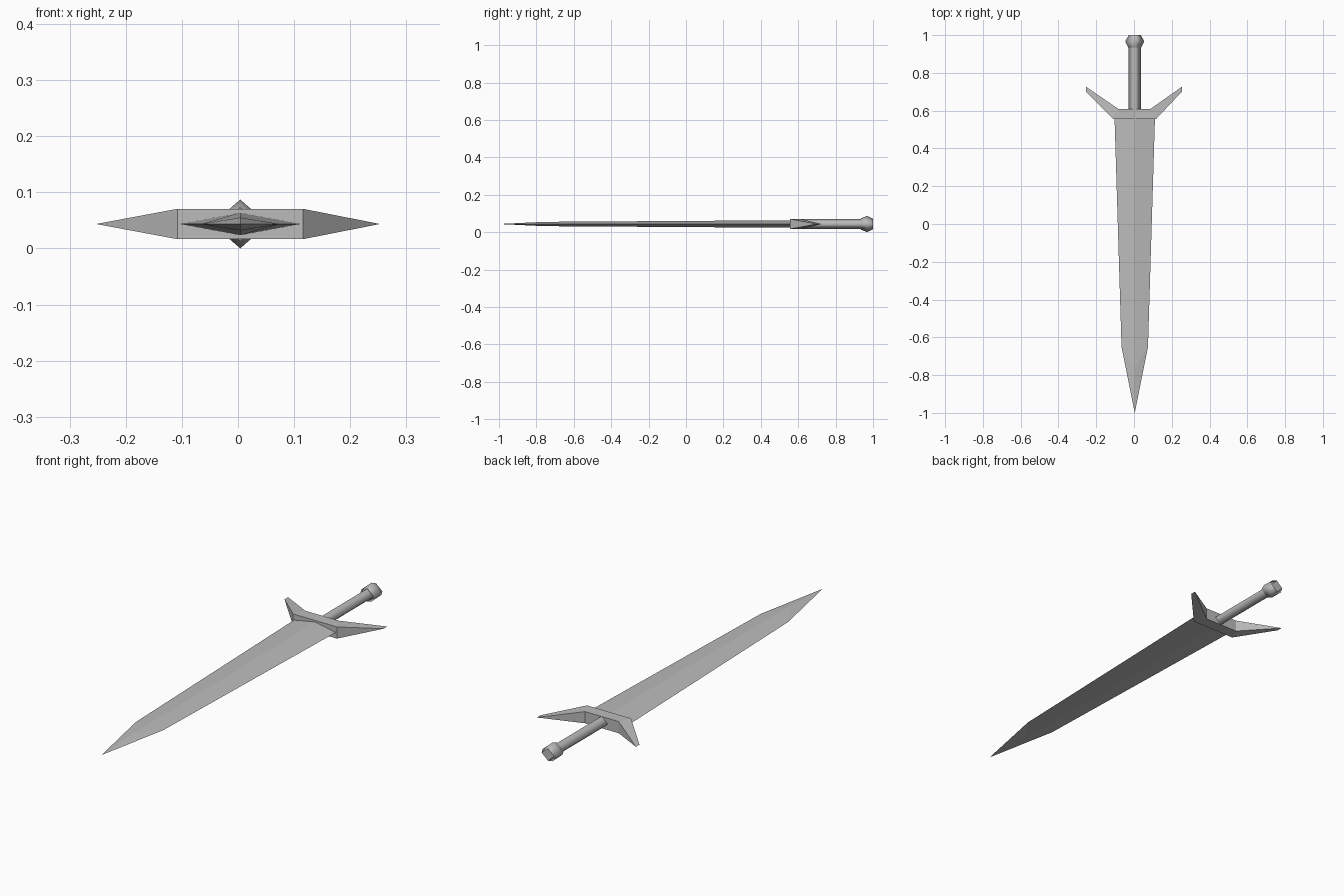
import bpy, bmesh, math

if "Cube" in bpy.data.objects:
    bpy.data.objects.remove(bpy.data.objects["Cube"])

CX, CZ = 0.004, 0.0435   # axis of the weapon, which runs along y

steel = bpy.data.materials.new("grey steel")
steel.diffuse_color = (0.5, 0.5, 0.5, 1)
steel.use_nodes = True
steel.node_tree.nodes["Principled BSDF"].inputs["Base Color"].default_value = steel.diffuse_color


def finish(name, bm, smooth):
    """Turn a bmesh into a named steel object."""
    bmesh.ops.remove_doubles(bm, verts=bm.verts, dist=1e-5)
    bmesh.ops.recalc_face_normals(bm, faces=bm.faces)
    me = bpy.data.meshes.new(name)
    bm.to_mesh(me)
    bm.free()
    me.materials.append(steel)
    ob = bpy.data.objects.new(name, me)
    bpy.context.collection.objects.link(ob)
    for p in me.polygons:
        # end caps, which face along y, stay flat
        p.use_smooth = smooth and abs(p.normal.y) < 0.95
    return ob


def diamond_loft(name, stations, smooth):
    """Skin four-sided sections given as (y of sides, y of ridge, half width, half height)."""
    bm = bmesh.new()
    rings = []
    for ys, yr, w, h in stations:
        rings.append([bm.verts.new(c) for c in (
            (CX + w, ys, CZ), (CX, yr, CZ + h), (CX - w, ys, CZ), (CX, yr, CZ - h))])
    for a, b in zip(rings, rings[1:]):
        for i in range(4):
            j = (i + 1) % 4
            bm.faces.new((a[i], a[j], b[j], b[i]))
    bm.faces.new(rings[0])
    if stations[-1][2] > 0:
        bm.faces.new(rings[-1])
    else:
        # the last ring collapses to the point
        bmesh.ops.pointmerge(bm, verts=rings[-1], merge_co=(CX, stations[-1][0], CZ))
    return finish(name, bm, smooth)


# Blade: wide root, shoulder, then the point
diamond_loft("blade", [(0.56, 0.56, 0.107, 0.020),
                       (-0.65, -0.76, 0.070, 0.0115),
                       (-1.0, -1.0, 0.0, 0.0)], False)

# Grip and pommel: softly shaded four-sided bars
diamond_loft("grip", [(0.59, 0.59, 0.032, 0.028),
                      (0.94, 0.94, 0.032, 0.028)], True)
diamond_loft("pommel", [(0.935, 0.935, 0.035, 0.030),
                        (0.967, 0.967, 0.050, 0.0435),
                        (1.0, 1.0, 0.032, 0.028)], True)

# Crossguard: block with two swept arms that thin to an upright-less edge
bm = bmesh.new()
H = 0.027
outline = [(-0.253, 0.700, 0), (-0.108, 0.555, H), (0.116, 0.555, H),
           (0.253, 0.700, 0), (0.253, 0.726, 0), (0.088, 0.610, H),
           (-0.084, 0.610, H), (-0.253, 0.726, 0)]
top = [bm.verts.new((x, y, CZ + h)) for x, y, h in outline]
low = [bm.verts.new((x, y, CZ - h)) if h else top[i]
       for i, (x, y, h) in enumerate(outline)]
for v in (top, low):
    for quad in ((0, 1, 6, 7), (1, 2, 5, 6), (2, 3, 4, 5)):
        bm.faces.new([v[i] for i in quad])
for i, j in ((1, 2), (5, 6)):
    bm.faces.new((top[i], top[j], low[j], low[i]))
for root, tip in ((1, 0), (2, 3), (5, 4), (6, 7)):
    bm.faces.new((top[root], top[tip], low[root]))
finish("crossguard", bm, False)
